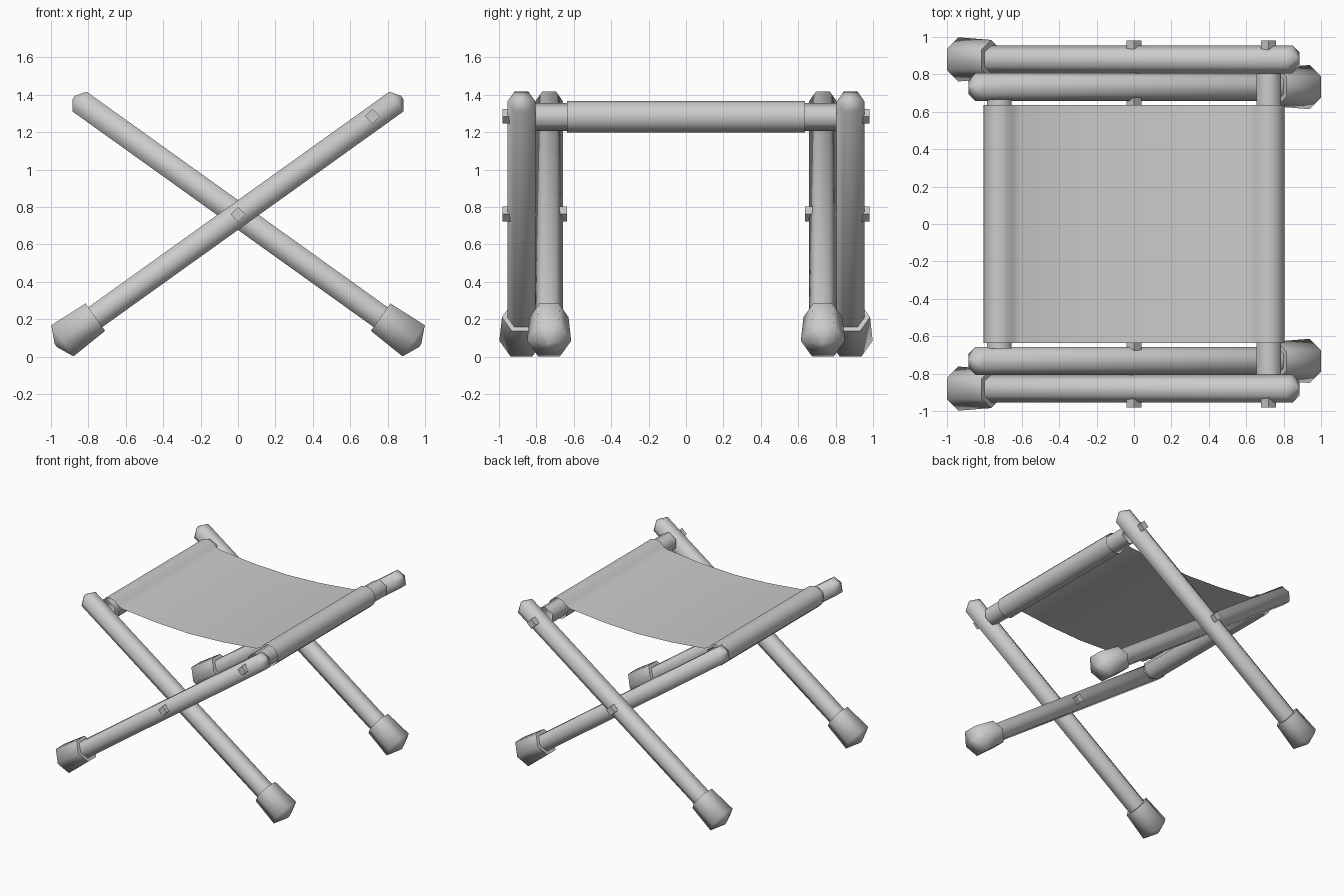
import bpy, bmesh
from math import sin, cos, pi, radians
from mathutils import Vector

if "Cube" in bpy.data.objects:
    bpy.data.objects.remove(bpy.data.objects["Cube"])

grey = bpy.data.materials.new("plain grey")
grey.use_nodes = True
grey.diffuse_color = (0.6, 0.6, 0.6, 1)
grey.node_tree.nodes["Principled BSDF"].inputs["Base Color"].default_value = (0.6, 0.6, 0.6, 1)

X, Y, Z = Vector((1, 0, 0)), Vector((0, 1, 0)), Vector((0, 0, 1))
PIVOT_Z, BAR_X, BAR_Z = 0.757, 0.72, 1.282
SLOPE = radians(35.6)


def finish(name, bm, smooth):
    mesh = bpy.data.meshes.new(name)
    bm.to_mesh(mesh)
    bm.free()
    mesh.materials.append(grey)
    obj = bpy.data.objects.new(name, mesh)
    bpy.context.collection.objects.link(obj)
    bpy.ops.object.select_all(action="DESELECT")
    obj.select_set(True)
    bpy.context.view_layer.objects.active = obj
    bpy.ops.object.shade_smooth_by_angle(angle=radians(smooth))


def turned(name, centre, axis, side, profile, sides, caps=True):
    """Round part: (distance along axis, radius) profile, optionally capped."""
    bm = bmesh.new()
    other = axis.cross(side)
    rings = []
    for dist, rad in profile:
        mid = centre + axis * dist
        angles = [2 * pi * k / sides for k in range(sides)]
        rings.append([bm.verts.new(mid + (side * cos(a) + other * sin(a)) * rad) for a in angles])
    for low, high in zip(rings, rings[1:]):
        for k in range(sides):
            j = (k + 1) % sides
            bm.faces.new((low[k], low[j], high[j], high[k]))
    if caps:
        bm.faces.new(rings[0])
        bm.faces.new(rings[-1])
    bmesh.ops.recalc_face_normals(bm, faces=bm.faces)
    finish(name, bm, 72)


# Crossed legs with rubber feet: outer pair rises to +x, inner pair to -x
for end, end_name in ((-1, "front"), (1, "back")):
    for lean, y, pair in ((1, 0.88, "outer"), (-1, 0.732, "inner")):
        axis = Vector((lean * cos(SLOPE), 0, sin(SLOPE)))
        centre = Vector((0, end * y, PIVOT_Z))
        turned(f"{end_name}_{pair}_leg", centre, axis, Y,
               [(-1.1, 0.075), (1.042, 0.075), (1.08, 0.012)], 6)
        turned(f"{end_name}_{pair}_foot", centre, axis, Y,
               [(-1.198, 0.012), (-1.155, 0.118), (-0.938, 0.104)], 6)
    # Square pin ends at the crossing and on the outer leg tops
    for name, x, z, near, far in (("pivot_pin_outer", 0, PIVOT_Z + 0.005, 0.9, 0.98),
                                  ("pivot_pin_inner", 0, PIVOT_Z + 0.005, 0.635, 0.7),
                                  ("bar_pin", BAR_X, BAR_Z + 0.003, 0.9, 0.98)):
        turned(f"{end_name}_{name}", Vector((x, 0, z)), Y * end, X,
               [(near, 0.04), (far, 0.04)], 4)

# Open six-sided seat bars between the leg tops
for side, half, name in ((1, 0.805, "left_seat_bar"), (-1, 0.665, "right_seat_bar")):
    turned(name, Vector((side * BAR_X, 0, BAR_Z)), Y, Z,
           [(-half, 0.075), (half, 0.075)], 6, caps=False)

# Fabric seat: a thin sheet wrapped round each bar and sagging between them
wrap = []
for k in range(12):
    a = radians(-180 + k * 30)
    wrap.append((BAR_X + 0.085 * cos(a), BAR_Z + 0.085 * sin(a)))
half_path = wrap + [(0.61, 1.308), (0.3, 1.278)]
path = half_path + [(0, 1.266)] + [(-x, z) for x, z in reversed(half_path)]
bm = bmesh.new()
rows = [[bm.verts.new((x, y, z)) for y in (-0.635, 0.635)] for x, z in path]
for (a, b), (c, d) in zip(rows, rows[1:]):
    bm.faces.new((a, c, d, b))
finish("fabric_seat", bm, 50)
